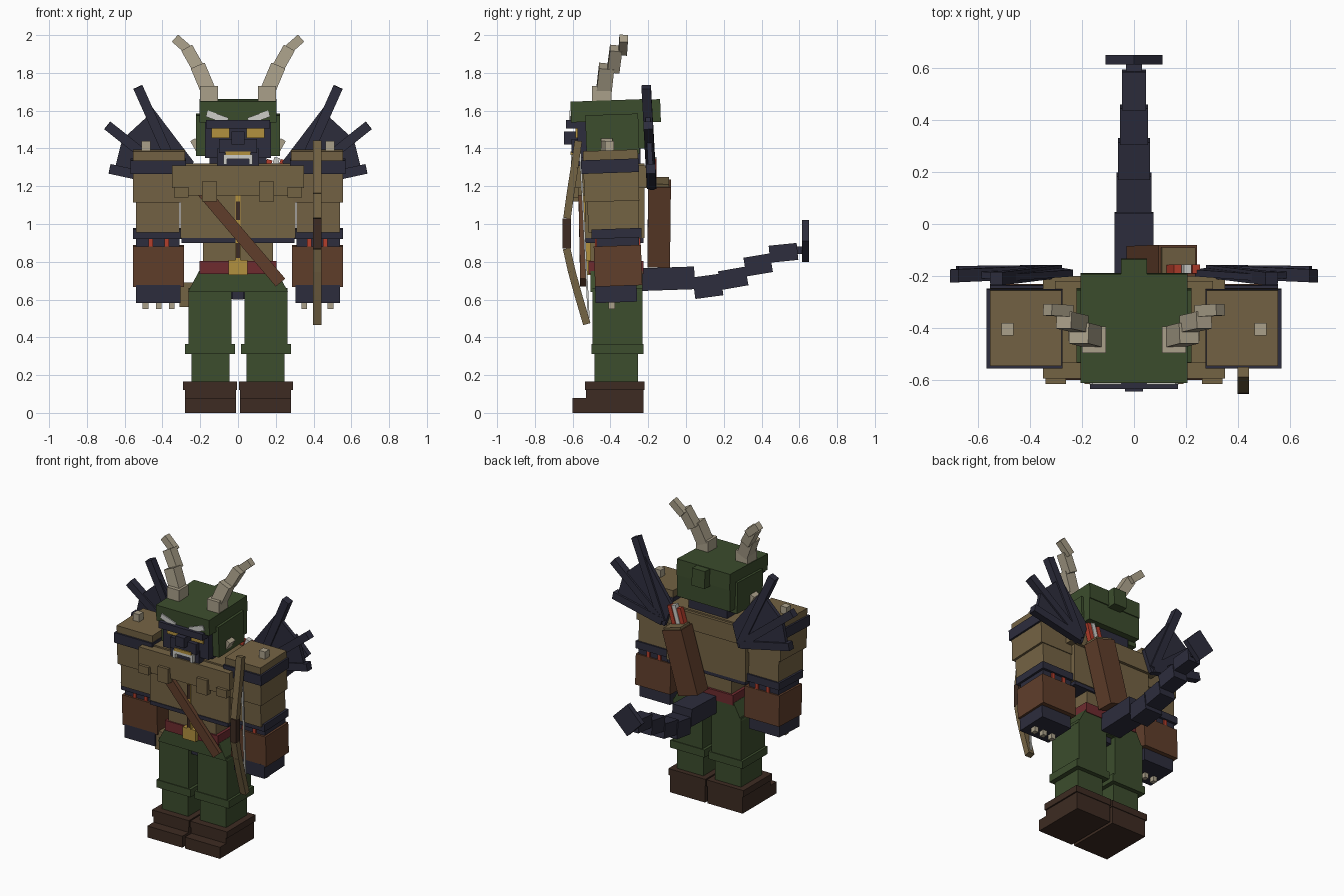
import bpy, bmesh, math
from mathutils import Matrix, Vector, Euler

if "Cube" in bpy.data.objects:
    bpy.data.objects.remove(bpy.data.objects["Cube"])

def lin(c):
    c /= 255
    return c / 12.92 if c < 0.04045 else ((c + 0.055) / 1.055) ** 2.4

COL = {"green": (60, 77, 45), "tan": (116, 99, 68), "brown": (96, 62, 43), "navy": (45, 45, 61),
       "dark_brown": (61, 43, 34), "bone": (170, 160, 138), "gold": (178, 145, 62),
       "dark_red": (110, 43, 47), "bright_red": (180, 62, 44), "pale_grey": (205, 205, 200)}
MATS = {}
for n, c in COL.items():
    MATS[n] = bpy.data.materials.new(n)
    MATS[n].diffuse_color = (*[lin(v) for v in c], 1)

def finish(name, bm, mat, mirror=False):
    bmesh.ops.recalc_face_normals(bm, faces=bm.faces)
    for side in ((1, -1) if mirror else (1,)):
        if side < 0:
            bmesh.ops.scale(bm, vec=(-1, 1, 1), verts=bm.verts)
            bmesh.ops.reverse_faces(bm, faces=bm.faces)
        me = bpy.data.meshes.new(name)
        bm.to_mesh(me)
        me.materials.append(MATS[mat])
        bpy.context.collection.objects.link(bpy.data.objects.new(name, me))
    bm.free()

def box(name, mat, x, y, z, rot=(0, 0, 0), mirror=False, top=(1, 1)):
    """Box from (min, max) ranges, rotated in degrees; top scales the upper face."""
    bm = bmesh.new()
    bmesh.ops.create_cube(bm, size=1)
    for v in bm.verts:
        if v.co.z > 0:
            v.co.x *= top[0]
            v.co.y *= top[1]
    s = Matrix.Diagonal((x[1] - x[0], y[1] - y[0], z[1] - z[0], 1))
    c = Vector(((x[0] + x[1]) / 2, (y[0] + y[1]) / 2, (z[0] + z[1]) / 2))
    r = Euler([math.radians(a) for a in rot]).to_matrix().to_4x4()
    bm.transform(Matrix.Translation(c) @ r @ s)
    finish(name, bm, mat, mirror)

def bar(name, mat, p, q, w, d, mirror=False, up=(0, 1, 0)):
    """Box running from p to q, width w across and depth d along 'up'."""
    p, q = Vector(p), Vector(q)
    a = (q - p).normalized()
    side = Vector(up).cross(a).normalized()
    dep = a.cross(side)
    bm = bmesh.new()
    bmesh.ops.create_cube(bm, size=1)
    for v in bm.verts:
        v.co = (p + q) / 2 + side * v.co.x * w + dep * v.co.y * d + a * v.co.z * (q - p).length
    finish(name, bm, mat, mirror)

M = dict(mirror=True)
# boots and legs
box("boot", "dark_brown", (.01, .28), (-.53, -.225), (0, .125), **M)
box("boot_toe", "dark_brown", (.01, .28), (-.60, -.52), (0, .08), **M)
box("boot_cuff", "dark_brown", (.005, .29), (-.535, -.22), (.12, .165), **M)
box("lower_leg", "green", (.045, .247), (-.485, -.255), (.16, .33), **M)
box("knee_band", "green", (.015, .28), (-.50, -.225), (.312, .365), **M)
box("upper_leg", "green", (.035, .263), (-.495, -.23), (.36, .66), **M)
box("pelvis", "green", (-.265, .265), (-.505, -.23), (.64, .75), top=(.78, 1))
box("crotch_guard", "navy", (-.03, .03), (-.47, -.26), (.6, .65))
# waist and chest
box("belt", "dark_red", (-.205, .205), (-.515, -.225), (.735, .805))
box("buckle", "gold", (-.05, .05), (-.54, -.5), (.73, .81))
box("waist", "tan", (-.185, .185), (-.505, -.24), (.8, .91))
box("chest_trim", "navy", (-.3, .3), (-.54, -.225), (.9, .926))
box("chest", "tan", (-.305, .305), (-.535, -.22), (.925, 1.32))
box("mantle", "tan", (-.35, .35), (-.595, -.2), (1.19, 1.31))
box("mantle_bib", "tan", (-.27, .27), (-.59, -.5), (1.15, 1.2))
for x0, x1, z0, z1 in ((.262, .34, 1.14, 1.195), (.11, .19, 1.12, 1.225)):
    box("mantle_tab", "tan", (x0, x1), (-.615, -.57), (z0, z1), **M)
box("neck", "navy", (-.15, .15), (-.5, -.24), (1.29, 1.4))
box("zip", "gold", (-.013, .013), (-.542, -.5), (.8, 1.17))
for z0, z1 in ((.82, .9), (1.02, 1.12)):
    box("zip_gap", "dark_brown", (-.01, .01), (-.546, -.53), (z0, z1))
bar("chest_strap", "brown", (-.21, -.555, 1.2), (.225, -.545, .69), .065, .03)
box("hip_pouch", "tan", (-.31, -.22), (-.47, -.38), (.56, .69))
# arms
box("shoulder_pad", "tan", (.28, .555), (-.545, -.255), (1.335, 1.39), (2, 0, 0), **M)
box("shoulder_band", "navy", (.275, .568), (-.555, -.25), (1.27, 1.342), (2, 0, 0), **M)
box("shoulder_stud", "bone", (.463, .51), (-.43, -.382), (1.38, 1.44), **M)
box("shoulder", "tan", (.29, .555), (-.54, -.25), (1.12, 1.28), (2, 0, 0), **M)
box("upper_arm", "tan", (.31, .54), (-.52, -.25), (.96, 1.13), (2, 0, 0), **M)
box("elbow_band", "navy", (.285, .555), (-.50, -.235), (.925, .975), (2, 0, 0), **M)
box("wrist", "navy", (.31, .54), (-.475, -.25), (.86, .93), **M)
for x in (.376, .462):
    box("arm_cord", "bright_red", (x - .012, x + .012), (-.483, -.24), (.87, .926), **M)
box("forearm", "brown", (.285, .555), (-.485, -.235), (.672, .885), (2, 0, 0), **M)
box("hand", "navy", (.305, .54), (-.48, -.26), (.585, .68), (2, 0, 0), **M)
for x in (.35, .42, .49):
    box("claw", "bone", (x - .015, x + .015), (-.41, -.375), (.55, .59), **M)
# head and hood
box("face", "navy", (-.175, .175), (-.575, -.3), (1.35, 1.56))
box("jaw", "navy", (-.11, .11), (-.585, -.3), (1.31, 1.4))
box("nose", "navy", (-.035, .035), (-.645, -.56), (1.42, 1.49))
box("muzzle", "navy", (-.1, .1), (-.605, -.56), (1.375, 1.45))
box("brow_bar", "navy", (-.17, .17), (-.635, -.56), (1.505, 1.55))
box("eye", "gold", (.045, .14), (-.584, -.575), (1.455, 1.507), **M)
bar("eye_mark", "pale_grey", (.055, -.613, 1.545), (.165, -.613, 1.585), .035, .009, **M)
box("mouth_bar", "gold", (-.065, .065), (-.612, -.57), (1.365, 1.385))
box("lip", "pale_grey", (-.075, .075), (-.61, -.57), (1.345, 1.367))
box("fang", "pale_grey", (.058, .077), (-.61, -.57), (1.315, 1.367), **M)
box("hood", "green", (-.205, .205), (-.61, -.19), (1.545, 1.655), (2, 0, 0))
box("hood_side", "green", (.16, .222), (-.53, -.25), (1.365, 1.58), (2, 0, 0), **M)
box("hood_back", "green", (-.205, .205), (-.36, -.195), (1.4, 1.6))
box("hood_knot", "green", (-.05, .05), (-.2, -.135), (1.54, 1.66), (2, 0, 0))
box("cheek_tusk", "bone", (.21, .24), (-.45, -.39), (1.39, 1.45), (0, 30, 0), **M)
# horns
box("horn_base", "bone", (.107, .2), (-.497, -.395), (1.61, 1.73), **M)
bar("horn_lower", "bone", (.155, -.435, 1.7), (.212, -.42, 1.835), .08, .08, **M)
bar("horn_middle", "bone", (.205, -.385, 1.815), (.27, -.37, 1.93), .066, .065, **M)
bar("horn_tip", "bone", (.25, -.335, 1.91), (.333, -.33, 1.983), .05, .045, **M)

# wings: three spines and a folded membrane leaning slightly back
def wy(z):
    return -.18 - (z - 1.17) * .055

for x, z in ((.53, 1.725), (.692, 1.522), (.68, 1.292)):
    bar("wing_spine", "navy", (.30, wy(1.21), 1.21), (x, wy(z), z), .052, .05, **M)
outline = [(.285, 1.18), (.235, 1.33), (.455, 1.62), (.49, 1.56), (.61, 1.45), (.62, 1.42), (.655, 1.28)]
bm = bmesh.new()
f = bm.faces.new([bm.verts.new((x, wy(z) - .013, z)) for x, z in outline])
ext = bmesh.ops.extrude_face_region(bm, geom=[f])["geom"]
bmesh.ops.translate(bm, vec=(0, .026, 0), verts=[v for v in ext if isinstance(v, bmesh.types.BMVert)])
finish("wing_membrane", bm, "navy", True)

# tail, narrowing towards a diamond blade
for y0, z0, y1, z1, w, h in ((-.25, .705, .045, .715, .15, .12), (.042, .66, .19, .68, .136, .115),
                             (.178, .7, .322, .725, .122, .1), (.312, .772, .452, .795, .108, .1),
                             (.442, .84, .59, .855, .094, .09)):
    bar("tail_segment", "navy", (0, y0, z0), (0, y1, z1), w, h, up=(0, 0, 1))
box("tail_blade", "navy", (-.078, .078), (.614, .65), (.832, .988), (0, 45, 0))
box("tail_blade_stem", "navy", (-.03, .03), (.58, .625), (.84, .88))

# quiver with arrows
lo, hi = Vector((.045, -.145, .79)), Vector((.168, -.14, 1.215))
ax = (hi - lo).normalized()
bar("quiver", "brown", lo, hi, .155, .12)
bar("quiver_rim", "tan", hi - ax * .01, hi + ax * .015, .135, .1)
for i, m in enumerate(("bright_red", "pale_grey", "bright_red")):
    o = Vector(((i - 1) * .036, -.035, 0))
    bar("arrow_fletching", m, hi + o, hi + o + ax * (.13 + .012 * (i % 2)), .03, .035)

# bow: curved chain of bars with a grip and string
path = [(-.57, 1.44), (-.59, 1.3), (-.612, 1.16), (-.63, 1.03), (-.632, .87), (-.605, .75), (-.572, .63), (-.525, .47)]
for i, (a, b) in enumerate(zip(path, path[1:])):
    grip = i == 3
    bar("bow_grip" if grip else "bow_limb", "dark_brown" if grip else "tan",
        (.42, a[0], a[1]), (.42, b[0], b[1]), .045, .045 if grip else .04)
bar("bow_string", "pale_grey", (.42, -.562, 1.42), (.42, -.515, .5), .012, .01)

for m in bpy.data.materials:
    if m.users and not m.is_grease_pencil:
        m.use_nodes = True
        m.node_tree.nodes["Principled BSDF"].inputs["Base Color"].default_value = m.diffuse_color
